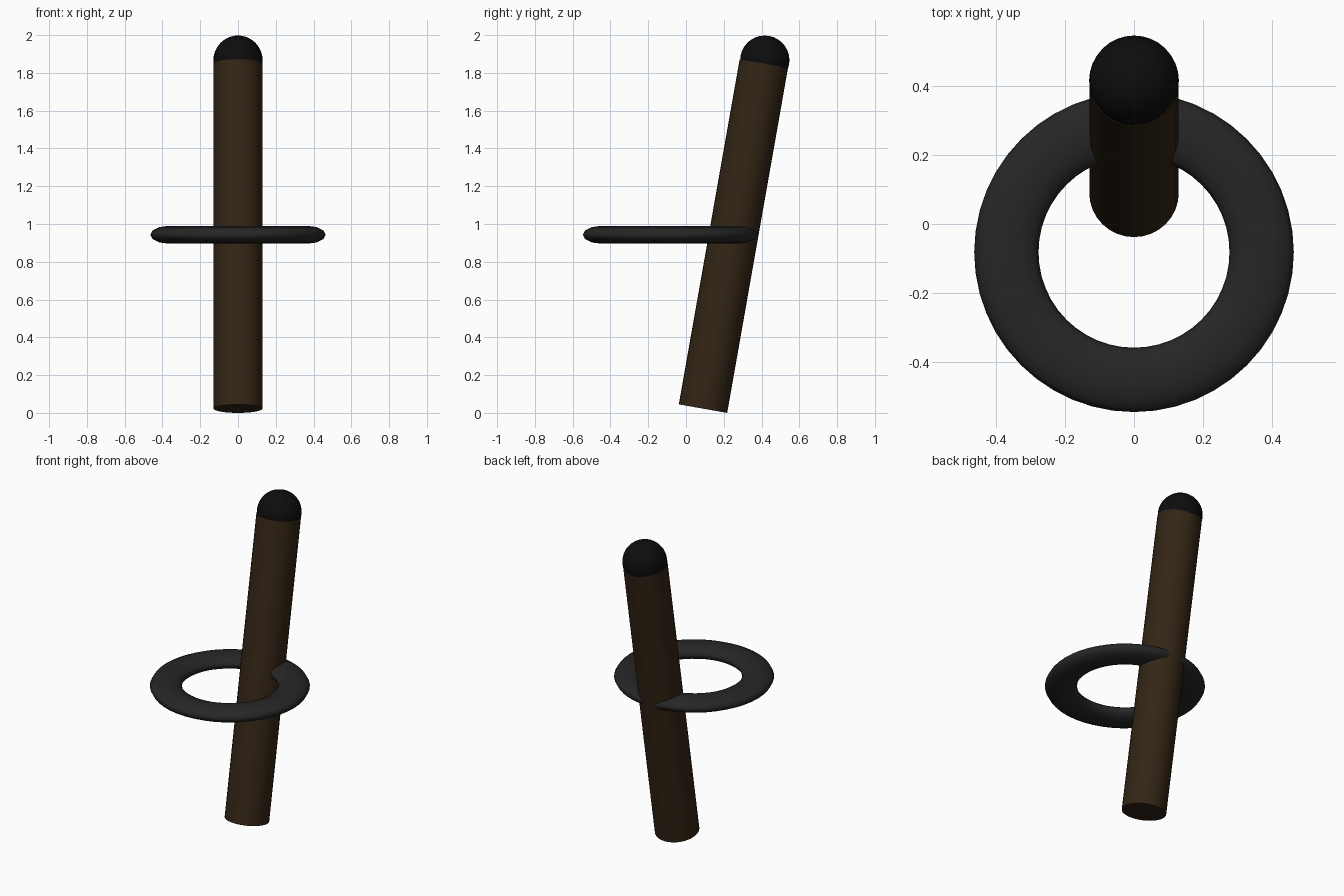
import bpy, math
from mathutils import Vector

if "Cube" in bpy.data.objects:
    bpy.data.objects.remove(bpy.data.objects["Cube"])

TILT = math.radians(10)
R = 0.13
axis = Vector((0, math.sin(TILT), math.cos(TILT)))
base = Vector((0, 0.09, R * math.sin(TILT)))


def finish(name, color):
    ob = bpy.context.object
    ob.name = name
    mat = bpy.data.materials.new(name + "_material")
    mat.diffuse_color = (*color, 1)
    mat.use_nodes = True
    mat.node_tree.nodes["Principled BSDF"].inputs["Base Color"].default_value = mat.diffuse_color
    ob.data.materials.append(mat)
    bpy.ops.object.shade_smooth_by_angle(angle=math.radians(40))
    return ob


# Leaning wooden post
length = 1.855
bpy.ops.mesh.primitive_cylinder_add(vertices=32, radius=R, depth=length,
                                    location=base + axis * length / 2,
                                    rotation=(-TILT, 0, 0))
finish("post", (0.033, 0.0185, 0.0075))

# Rounded cap on the upper end
bpy.ops.mesh.primitive_uv_sphere_add(segments=32, ring_count=16, radius=R + 0.0005,
                                     location=base + axis * 1.873 + Vector((0, 0.002, 0)),
                                     rotation=(-TILT, 0, 0))
finish("rounded_cap", (0.004, 0.004, 0.004))

# Flattened ring passing through the post
bpy.ops.mesh.primitive_torus_add(major_segments=48, minor_segments=12,
                                 major_radius=0.371, minor_radius=0.0935,
                                 location=(0, -0.082, 0.943))
bpy.context.object.scale = (1, 1, 0.5)
finish("flat_ring", (0.0194, 0.0194, 0.0194))
